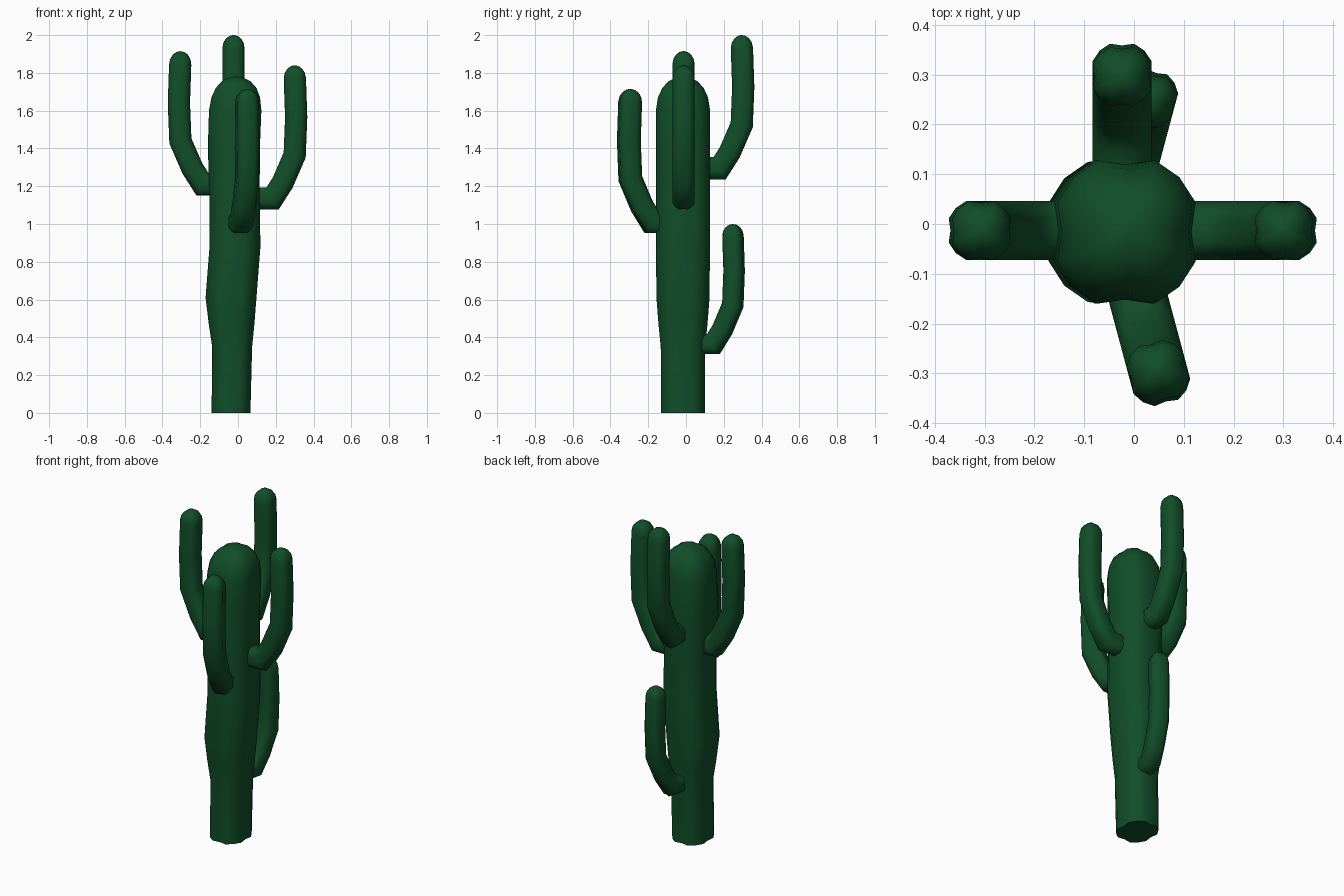
import bpy, bmesh, math
from mathutils import Vector

if "Cube" in bpy.data.objects:
    bpy.data.objects.remove(bpy.data.objects["Cube"])

green = bpy.data.materials.new("cactus green")
green.diffuse_color = (0.0056, 0.076, 0.022, 1)
green.use_nodes = True
green.node_tree.nodes["Principled BSDF"].inputs["Base Color"].default_value = green.diffuse_color

SIDES = 16


def section():
    """Unit four-lobed section: a 16-gon with every fourth corner pulled in."""
    pts = []
    for i in range(SIDES):
        a = 2 * math.pi * i / SIDES
        r = 0.94 if i % 4 == 0 else 1.08
        pts.append((math.cos(a) * r, math.sin(a) * r))
    return pts


def loft(name, rings):
    """Skin a list of point rings and close both ends."""
    bm = bmesh.new()
    loops = [[bm.verts.new(p) for p in ring] for ring in rings]
    for a, b in zip(loops, loops[1:]):
        for i in range(SIDES):
            j = (i + 1) % SIDES
            bm.faces.new((a[i], a[j], b[j], b[i]))
    bm.faces.new(loops[0][::-1])
    bm.faces.new(loops[-1])
    bmesh.ops.recalc_face_normals(bm, faces=bm.faces[:])
    mesh = bpy.data.meshes.new(name)
    bm.to_mesh(mesh)
    bm.free()
    ob = bpy.data.objects.new(name, mesh)
    bpy.context.collection.objects.link(ob)
    mesh.materials.append(green)
    bpy.ops.object.select_all(action='DESELECT')
    ob.select_set(True)
    bpy.context.view_layer.objects.active = ob
    bpy.ops.object.shade_smooth_by_angle(angle=math.radians(60))
    return ob


# Trunk: height, centre x, half width, half depth
profile = [
    (0.00, -0.037, 0.103, 0.116), (0.35, -0.031, 0.106, 0.118),
    (0.47, -0.034, 0.121, 0.130), (0.61, -0.037, 0.135, 0.141),
    (0.88, -0.016, 0.135, 0.143), (1.15, -0.018, 0.133, 0.143),
    (1.40, -0.022, 0.138, 0.144), (1.60, -0.015, 0.139, 0.144),
    (1.67, -0.012, 0.129, 0.133), (1.72, -0.010, 0.108, 0.110),
    (1.755, -0.010, 0.077, 0.078), (1.773, -0.010, 0.043, 0.043),
    (1.78, -0.010, 0.010, 0.010),
]
loft("trunk", [[(cx + u * w, -0.016 + v * d, z) for u, v in section()]
               for z, cx, w, d in profile])

# Arm path: distance outward, height above the underside of the arm
ARM = [(0.06, 0.07), (0.183, 0.07), (0.237, 0.155), (0.30, 0.30),
       (0.308, 0.50), (0.301, 0.705)]


def arm(name, ox, oy, base, angle, scale=1.0):
    out = Vector((math.cos(angle), math.sin(angle), 0))
    side = Vector((-math.sin(angle), math.cos(angle), 0))
    up = Vector((0, 0, 1))
    origin = Vector((ox, oy, base))
    pts = [Vector(p) for p in ARM]
    rings = []

    def ring(p, t, r, miter=1.0):
        n = (-t.y, t.x)
        rings.append([origin + scale * (
            out * (p.x + n[0] * u * r * miter) +
            up * (p.y + n[1] * u * r * miter) + side * v * r)
            for u, v in section()])

    # mitred rings along the bends
    for i, p in enumerate(pts):
        a = (p - pts[i - 1]).normalized() if i else (pts[1] - p).normalized()
        b = (pts[i + 1] - p).normalized() if i < len(pts) - 1 else a
        t = (a + b).normalized()
        ring(p, t, 0.059, 1 / t.dot(a))
    # rounded tip
    for k in (25, 48, 68, 84):
        c = math.radians(k)
        ring(pts[-1] + t * 0.07 * math.sin(c), t, 0.059 * math.cos(c))
    loft(name, rings)


arm("right_arm", 0.0, -0.013, 1.065, 0)
arm("left_arm", -0.005, -0.013, 1.14, math.pi)
arm("back_arm", -0.024, -0.005, 1.225, math.pi / 2)
arm("front_arm", -0.03, -0.005, 0.94, math.radians(-75))
arm("lower_back_arm", -0.04, -0.013, 0.302, math.radians(75), 0.9)
